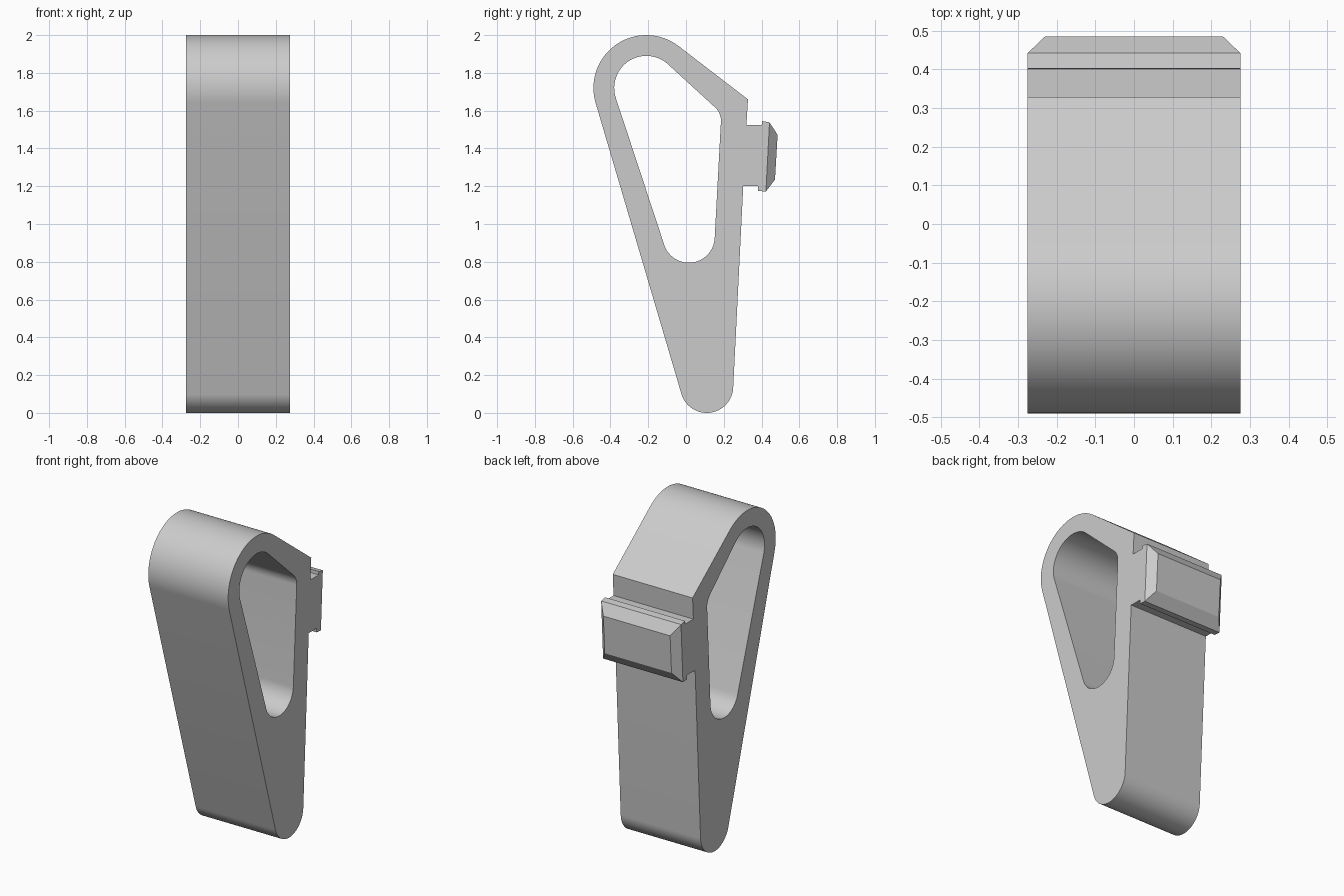
import bpy, bmesh
from math import sin, cos, radians

cube = bpy.data.objects.get("Cube")
if cube:
    bpy.data.objects.remove(cube, do_unlink=True)

HALF = 0.275  # half width along x

grey = bpy.data.materials.new("plain grey")
grey.use_nodes = True
grey.diffuse_color = (0.6, 0.6, 0.6, 1)
grey.node_tree.nodes["Principled BSDF"].inputs["Base Color"].default_value = (0.6, 0.6, 0.6, 1)


def arc(y, z, r, start, end, steps):
    """Points on an arc in the side plane, angles in degrees."""
    angles = [radians(start + (end - start) * i / steps) for i in range(steps + 1)]
    return [(y + r * cos(a), z + r * sin(a)) for a in angles]


def finish(bm, name):
    bmesh.ops.recalc_face_normals(bm, faces=bm.faces)
    mesh = bpy.data.meshes.new(name)
    bm.to_mesh(mesh)
    bm.free()
    mesh.materials.append(grey)
    obj = bpy.data.objects.new(name, mesh)
    bpy.context.collection.objects.link(obj)
    bpy.ops.object.select_all(action='DESELECT')
    obj.select_set(True)
    bpy.context.view_layer.objects.active = obj
    bpy.ops.object.shade_smooth_by_angle(angle=radians(25))
    return obj


# Clip body: teardrop outline with a short neck at the back, and a rounded opening
outline = (arc(-0.21, 1.72, 0.28, 52.4, 196.4, 40)
           + arc(0.11, 0.14, 0.14, 196.4, 357, 32)
           + [(0.303, 1.2), (0.40, 1.2), (0.415, 1.525), (0.32, 1.525), (0.328, 1.66)])
opening = (arc(-0.21, 1.72, 0.17, 48, 196.4, 32)
           + arc(0.015, 0.932, 0.137, 196.4, 357, 32)
           + arc(0.09, 1.547, 0.095, -3, 48, 12))
bm = bmesh.new()
for loop in (outline, opening):
    verts = [bm.verts.new((-HALF, y, z)) for y, z in loop]
    for a, b in zip(verts, verts[1:] + verts[:1]):
        bm.edges.new((a, b))
bmesh.ops.triangle_fill(bm, use_beauty=True, edges=bm.edges[:], normal=(1, 0, 0))
side = bmesh.ops.extrude_face_region(bm, geom=bm.faces[:])
bmesh.ops.translate(bm, vec=(2 * HALF, 0, 0),
                    verts=[g for g in side["geom"] if isinstance(g, bmesh.types.BMVert)])
finish(bm, "clip_body")

# Plug head: slightly tilted plate whose outer face is chamfered on all four sides
# Each ring is half width, then bottom and top points in the side plane
rings = [(HALF, (0.381, 1.175), (0.402, 1.545)),
         (HALF, (0.423, 1.172), (0.442, 1.538)),
         (0.23, (0.471, 1.235), (0.485, 1.472))]
bm = bmesh.new()
loops = []
for w, low, high in rings:
    corners = [(-w, *low), (w, *low), (w, *high), (-w, *high)]
    loops.append([bm.verts.new(c) for c in corners])
for a, b in zip(loops, loops[1:]):
    for i in range(4):
        j = (i + 1) % 4
        bm.faces.new((a[i], a[j], b[j], b[i]))
bm.faces.new(loops[0][::-1])
bm.faces.new(loops[-1])
finish(bm, "plug_head")
